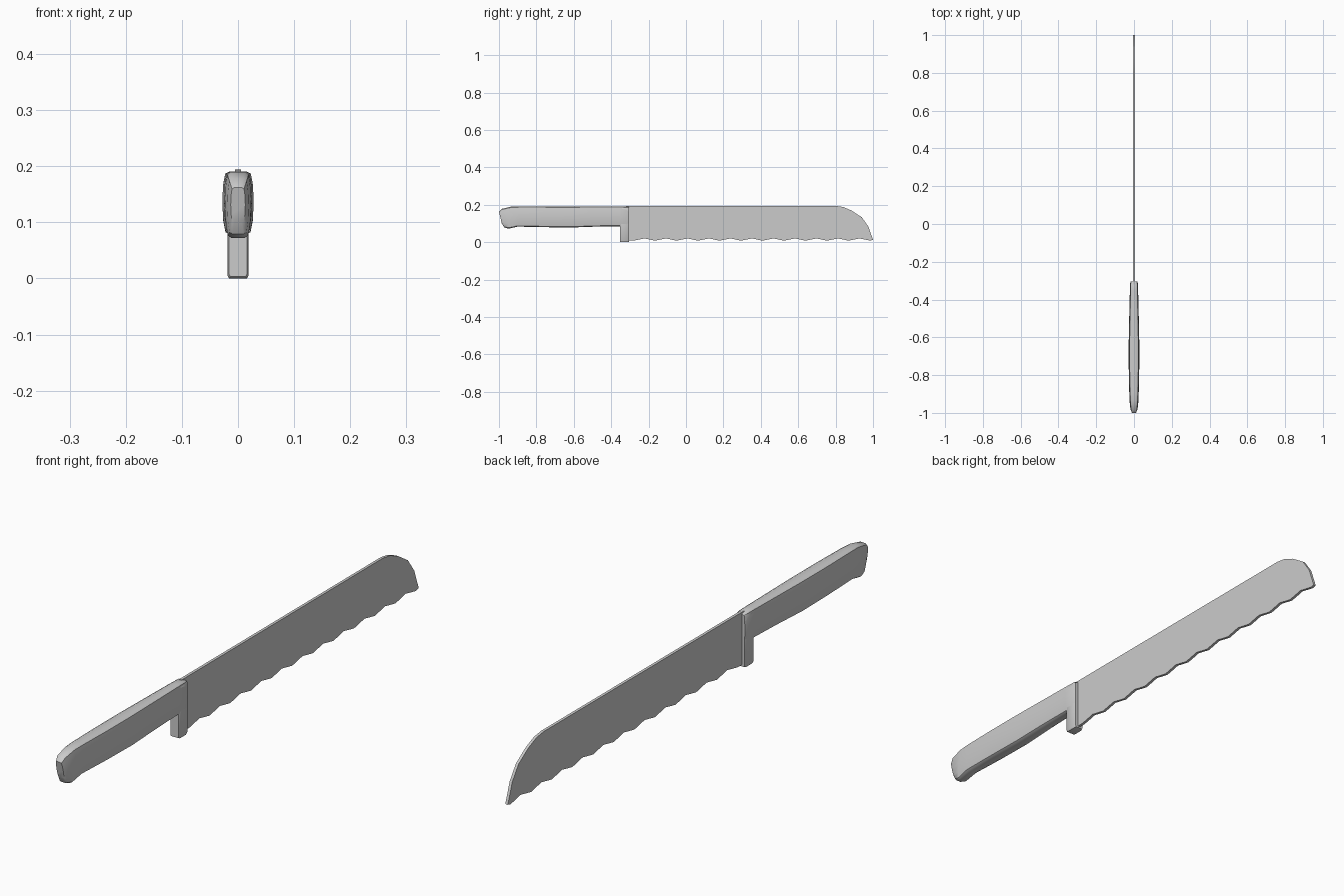
import bpy, bmesh, math

if "Cube" in bpy.data.objects:
    bpy.data.objects.remove(bpy.data.objects["Cube"])


def finish(name, bm, angle):
    bmesh.ops.recalc_face_normals(bm, faces=bm.faces[:])
    mesh = bpy.data.meshes.new(name)
    bm.to_mesh(mesh)
    bm.free()
    obj = bpy.data.objects.new(name, mesh)
    bpy.context.collection.objects.link(obj)
    bpy.ops.object.select_all(action='DESELECT')
    obj.select_set(True)
    bpy.context.view_layer.objects.active = obj
    bpy.ops.object.shade_smooth_by_angle(angle=math.radians(angle))
    return obj


def loft(name, stations, half_section, angle=40):
    """Stations: (y top, z top, y bottom, z bottom, half width)."""
    ring = half_section + [(-u, v) for u, v in reversed(half_section)]
    bm = bmesh.new()
    rows = [[bm.verts.new((u * w, yb + (yt - yb) * v, zb + (zt - zb) * v))
             for u, v in ring] for yt, zt, yb, zb, w in stations]
    n = len(ring)
    for a, b in zip(rows, rows[1:]):
        for i in range(n):
            j = (i + 1) % n
            bm.faces.new((a[i], a[j], b[j], b[i]))
    bm.faces.new(rows[0])
    bm.faces.new(rows[-1])
    return finish(name, bm, angle)


# Handle: barrel-shaped grip with a drooping, slanted butt
barrel = [(0.5, 0), (0.8, 0.04), (0.94, 0.22), (1, 0.5),
          (0.95, 0.78), (0.82, 0.96), (0.5, 1)]
loft("handle", [
    (-1.0, 0.162, -0.985, 0.10, 0.013),
    (-0.985, 0.178, -0.972, 0.079, 0.019),
    (-0.935, 0.190, -0.95, 0.072, 0.023),
    (-0.89, 0.191, -0.90, 0.083, 0.025),
    (-0.76, 0.191, -0.76, 0.080, 0.028),
    (-0.62, 0.191, -0.62, 0.078, 0.028),
    (-0.48, 0.191, -0.48, 0.083, 0.025),
    (-0.355, 0.191, -0.355, 0.085, 0.022),
    (-0.315, 0.191, -0.315, 0.075, 0.021),
    (-0.304, 0.186, -0.304, 0.075, 0.017),
], barrel)

# Guard: finger stop dropping to the heel of the blade
block = [(0.85, 0), (1, 0.03), (1, 0.97), (0.85, 1)]
loft("guard", [
    (-0.354, 0.18, -0.354, 0.003, 0.016),
    (-0.347, 0.186, -0.347, 0.0, 0.019),
    (-0.313, 0.186, -0.313, 0.0, 0.019),
    (-0.304, 0.184, -0.304, 0.002, 0.016),
], block)

# Blade: flat outline with a rounded tip and scalloped cutting edge
outline = [(-0.32, 0.008), (-0.32, 0.193), (0.80, 0.194), (0.84, 0.188),
           (0.885, 0.169), (0.94, 0.133), (0.975, 0.083), (1.0, 0.012)]
teeth, start, end = 11, -0.28, 0.985
pitch = (end - start) / teeth
for i in reversed(range(teeth)):
    y = start + i * pitch
    outline += [(y + pitch, 0.008), (y + 0.74 * pitch, 0.014),
                (y + 0.5 * pitch, 0.020), (y + 0.26 * pitch, 0.014)]
outline.append((start, 0.008))
bm = bmesh.new()
face = bm.faces.new([bm.verts.new((-0.005, y, z)) for y, z in outline])
new = bmesh.ops.extrude_face_region(bm, geom=[face])["geom"]
bmesh.ops.translate(bm, vec=(0.01, 0, 0),
                    verts=[v for v in new if isinstance(v, bmesh.types.BMVert)])
finish("blade", bm, 20)
